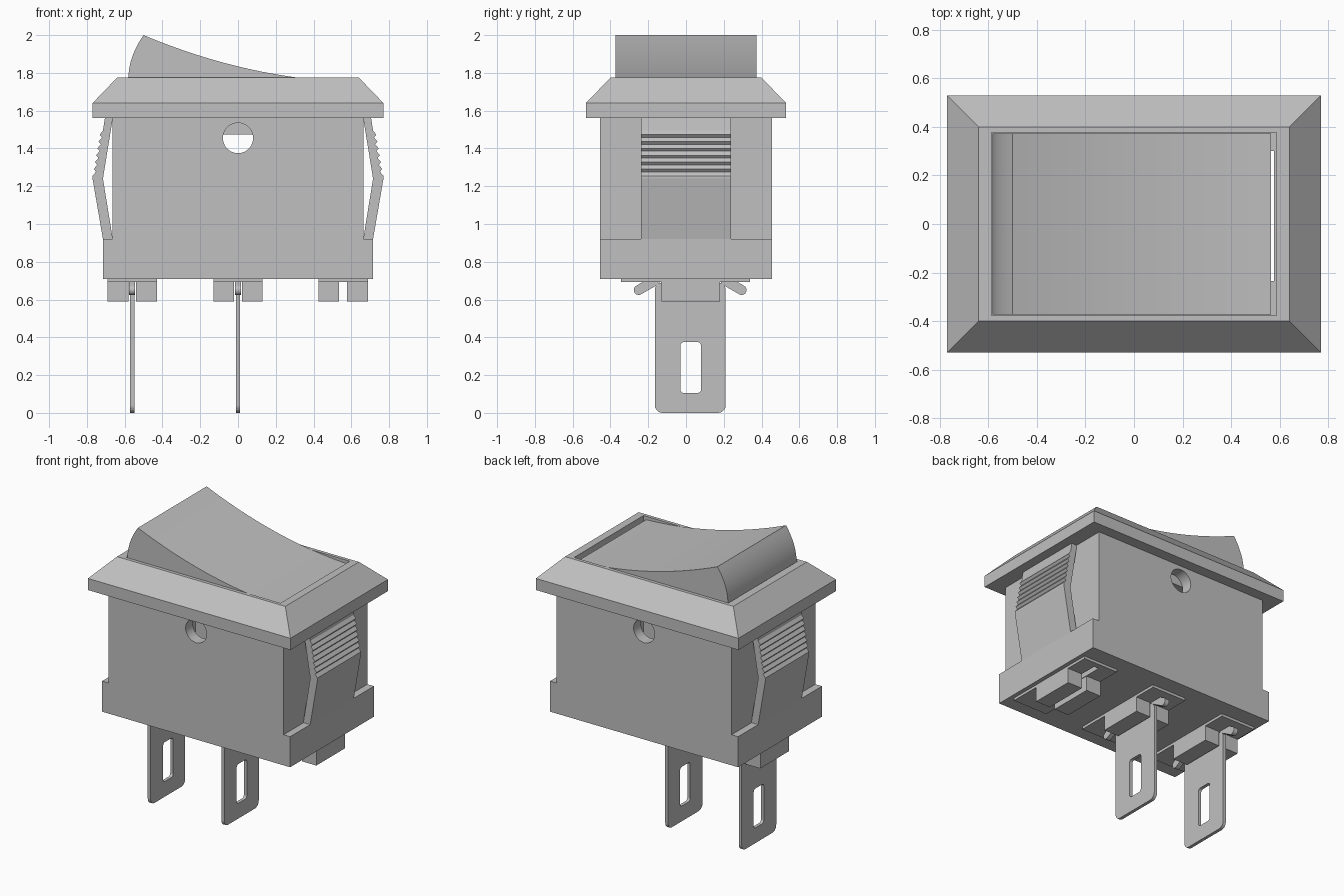
import bpy, bmesh
from math import sin, cos, pi, radians
from mathutils import Matrix, Vector

if "Cube" in bpy.data.objects:
    bpy.data.objects.remove(bpy.data.objects["Cube"])

grey = bpy.data.materials.new("switch_grey")
grey.use_nodes = True
grey.diffuse_color = (0.53, 0.53, 0.53, 1)
grey.node_tree.nodes["Principled BSDF"].inputs["Base Color"].default_value = grey.diffuse_color


def finish(name, bm):
    bmesh.ops.recalc_face_normals(bm, faces=bm.faces)
    mesh = bpy.data.meshes.new(name)
    bm.to_mesh(mesh)
    bm.free()
    mesh.materials.append(grey)
    ob = bpy.data.objects.new(name, mesh)
    bpy.context.collection.objects.link(ob)
    return ob


def box(name, x0, x1, y0, y1, z0, z1):
    bm = bmesh.new()
    size = Matrix.Diagonal((x1 - x0, y1 - y0, z1 - z0, 1))
    mid = Matrix.Translation(((x0 + x1) / 2, (y0 + y1) / 2, (z0 + z1) / 2))
    bmesh.ops.create_cube(bm, size=1, matrix=mid @ size)
    return finish(name, bm)


def prism(name, pts, lo, hi, axis="y"):
    """Extrude a side profile along x or y."""
    bm = bmesh.new()
    place = (lambda a, d, z: (a, d, z)) if axis == "y" else (lambda a, d, z: (d, a, z))
    face = bm.faces.new([bm.verts.new(place(a, lo, z)) for a, z in pts])
    out = bmesh.ops.extrude_face_region(bm, geom=[face])
    move = Vector(place(0, hi - lo, 0))
    bmesh.ops.translate(bm, vec=move, verts=[v for v in out["geom"] if isinstance(v, bmesh.types.BMVert)])
    return finish(name, bm)


def cut(ob, *cutters):
    """Apply boolean cuts and discard the cutters."""
    for c in cutters:
        c.hide_render = True
        mod = ob.modifiers.new("cut", "BOOLEAN")
        mod.operation, mod.solver, mod.object = "DIFFERENCE", "EXACT", c
    graph = bpy.context.evaluated_depsgraph_get()
    mesh = bpy.data.meshes.new_from_object(ob.evaluated_get(graph))
    ob.modifiers.clear()
    ob.data = mesh
    for c in cutters:
        bpy.data.objects.remove(c)


def smooth(ob):
    bpy.ops.object.select_all(action="DESELECT")
    ob.select_set(True)
    bpy.context.view_layer.objects.active = ob
    bpy.ops.object.shade_smooth_by_angle(angle=radians(30))


def rounded(y0, y1, z0, z1, r, n=5):
    """Rectangle outline with rounded corners."""
    pts = []
    for i, (y, z) in enumerate([(y1 - r, z1 - r), (y0 + r, z1 - r), (y0 + r, z0 + r), (y1 - r, z0 + r)]):
        for k in range(n + 1):
            a = (i + k / n) * pi / 2
            pts.append((y + r * cos(a), z + r * sin(a)))
    return pts


def mirrored(half):
    return half + [(-x, z) for x, z in reversed(half)]


def floor_slot():
    return box("slot_cutter", 0.54, 0.576, -0.235, 0.30, 0.5, 1.0)


# Hollow housing with wider foot, cross hole and one open terminal slot
body = prism("housing", mirrored([(0.715, 0.71), (0.715, 0.92), (0.665, 0.92), (0.665, 1.56)]), -0.455, 0.455)
circle = [(0.08 * cos(k * pi / 20), 1.455 + 0.08 * sin(k * pi / 20)) for k in range(40)]
cut(body, box("cavity_cutter", -0.587, 0.587, -0.377, 0.377, 0.76, 1.7),
    prism("hole_cutter", circle, -0.6, 0.6), floor_slot())
smooth(body)

# Bevelled bezel frame
bm = bmesh.new()
rings = [[bm.verts.new((sx * x, sy * y, z)) for sx, sy in ((1, 1), (-1, 1), (-1, -1), (1, -1))]
         for x, y, z in ((0.77, 0.53, 1.56), (0.77, 0.53, 1.64), (0.64, 0.4, 1.775))]
for low, high in zip(rings, rings[1:]):
    for i in range(4):
        j = (i + 1) % 4
        bm.faces.new((low[i], low[j], high[j], high[i]))
bm.faces.new(rings[0])
bm.faces.new(rings[-1])
bezel = finish("bezel", bm)
cut(bezel, box("opening_cutter", -0.587, 0.587, -0.377, 0.377, 1.4, 1.9))

# Rocker with a concave top and a curved raised end
top = []
for k in range(25):
    x = -0.5 + 1.065 * k / 24
    t = x + 0.5
    top.append((x, 2.0 - 0.42 * t + 0.177 * t * t))
end = []
for k in range(1, 11):
    t = k / 10
    end.append((-0.58 + 0.08 * t * t, 1.77 + 0.23 * t))
rocker = prism("rocker", [(-0.58, 1.7), (-0.5, 1.475), (0.48, 1.475)] + top[::-1] + end[-2::-1] + [(-0.582, 1.77)],
               -0.373, 0.373)
smooth(rocker)

# Serrated snap clips on both ends
clip = [(0.663, 1.56), (0.705, 1.56), (0.715, 1.495)]
teeth, z_top, z_low = 7, 1.495, 1.24
pitch = (z_top - z_low) / teeth
for k in range(teeth):
    x = 0.716 + 0.038 * k / (teeth - 1)
    z = z_top - pitch * k
    clip += [(x + 0.016, z - pitch * 0.6)]
    if k < teeth - 1:
        clip += [(x + 0.004, z - pitch)]
clip += [(0.77, 1.24), (0.715, 0.92), (0.663, 0.92), (0.715, 1.24)]
for side, name in ((1, "left_clip"), (-1, "right_clip")):
    prism(name, [(side * x, z) for x, z in clip], -0.237, 0.237)

# Terminal seats: thin plate with two blocks either side of a gap
for c, name in ((-0.56, "right"), (0, "middle"), (0.556, "left")):
    plate = box(name + "_seat_plate", c - 0.131, c + 0.131, -0.345, 0.34, 0.692, 0.715)
    if name == "left":
        cut(plate, floor_slot())
    for s in (-1, 1):
        a, b = sorted((c + s * 0.02, c + s * 0.131))
        box(name + "_seat_block", a, b, -0.13, 0.18, 0.59, 0.70)

# Two blade terminals with slots and bent retaining tabs
for c, name in ((-0.56, "right"), (0, "middle")):
    blade = prism(name + "_terminal", rounded(-0.165, 0.21, 0, 0.69, 0.04), c - 0.011, c + 0.011, "x")
    cut(blade, prism("slot_cutter", rounded(-0.03, 0.08, 0.105, 0.375, 0.02), c - 0.1, c + 0.1, "x"))
    for s in (-1, 1):
        tab = prism(name + "_tab", rounded(-0.075, 0.075, -0.026, 0.026, 0.025), -0.016, 0.016, "x")
        tab.data.transform(Matrix.Translation((c, 0.022 + s * 0.23, 0.675)) @ Matrix.Rotation(-s * radians(30), 4, "X"))
        smooth(tab)
